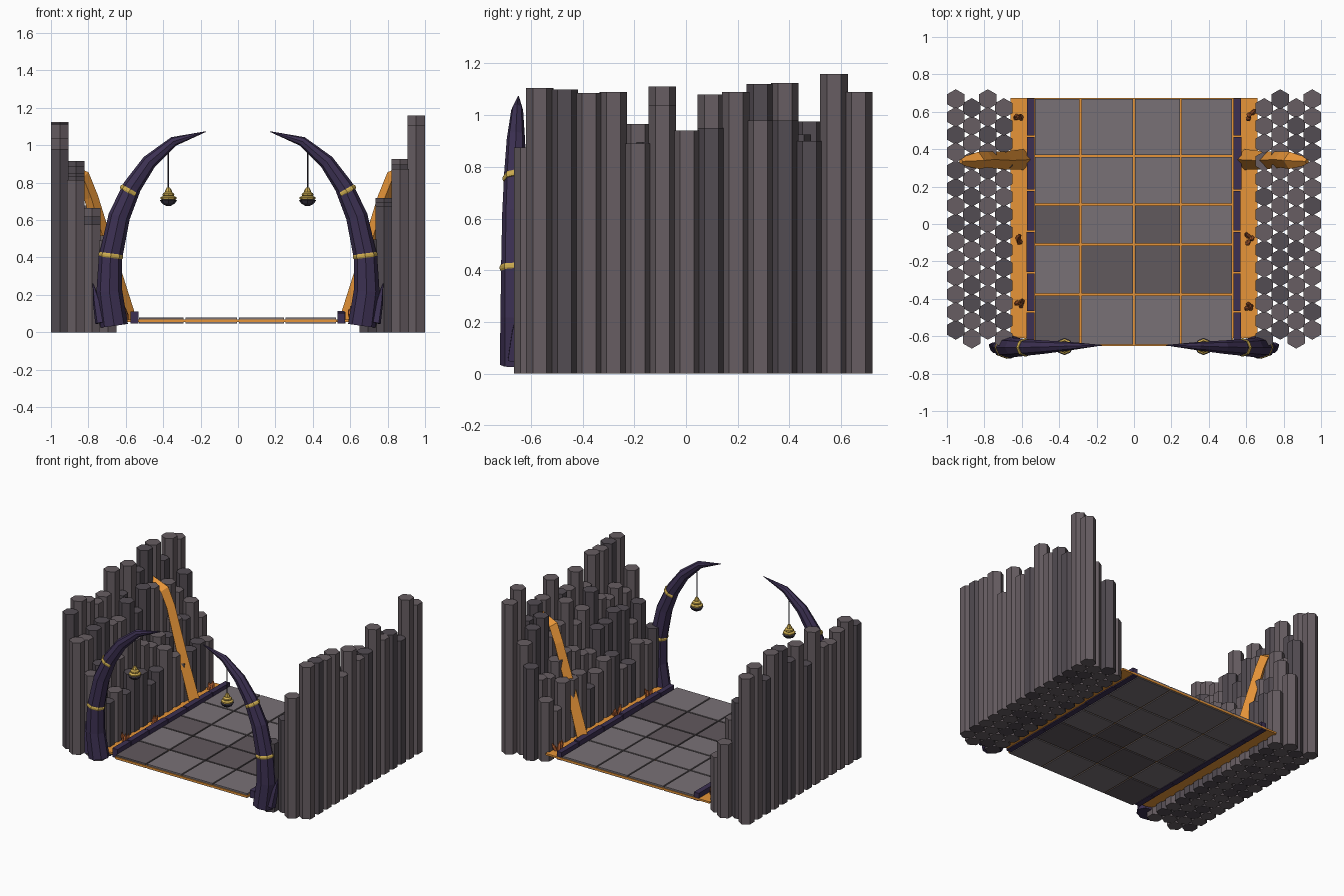
import bpy, bmesh, math, random
from mathutils import Vector

if "Cube" in bpy.data.objects:
    bpy.data.objects.remove(bpy.data.objects["Cube"])

random.seed(7)


def material(name, rgb):
    m = bpy.data.materials.new(name)
    m.diffuse_color = (*rgb, 1)
    m.use_nodes = True
    m.node_tree.nodes["Principled BSDF"].inputs["Base Color"].default_value = m.diffuse_color
    return m


STONE = material("stone", (0.135, 0.11, 0.122))
DARK_STONE = material("dark_stone", (0.085, 0.072, 0.084))
TILE_A = material("tile_light", (0.19, 0.165, 0.18))
TILE_B = material("tile_dark", (0.12, 0.10, 0.11))
LAVA = material("lava", (0.80, 0.30, 0.04))
EMBER = material("ember", (0.42, 0.11, 0.03))
HORN = material("dark_horn", (0.045, 0.03, 0.085))
GOLD = material("gold", (0.62, 0.42, 0.08))
IRON = material("iron", (0.04, 0.035, 0.055))


def add_tube(bm, path, radii, sides, squash=1.0, mat=0):
    """Loft a polygon along a path; squash scales its width in y."""
    pts = [Vector(p) for p in path]
    rings = []
    for i, (p, r) in enumerate(zip(pts, radii)):
        t = (pts[min(i + 1, len(pts) - 1)] - pts[max(i - 1, 0)]).normalized()
        n = t.cross(Vector((0, 1, 0))).normalized()
        y = n.cross(t)
        ring = []
        for k in range(sides):
            a = 2 * math.pi * k / sides
            ring.append(bm.verts.new(p + y * (r * squash * math.cos(a)) + n * (r * math.sin(a))))
        rings.append(ring)
    faces = [bm.faces.new(rings[0]), bm.faces.new(rings[-1])]
    for a, b in zip(rings, rings[1:]):
        for k in range(sides):
            j = (k + 1) % sides
            faces.append(bm.faces.new((a[k], a[j], b[j], b[k])))
    for f in faces:
        f.material_index = mat


def add_box(bm, x0, x1, y0, y1, z0, z1, mat=0):
    new = bmesh.ops.create_cube(bm, size=1)["verts"]
    for v in new:
        v.co = ((x0 + x1) / 2 + v.co.x * (x1 - x0),
                (y0 + y1) / 2 + v.co.y * (y1 - y0),
                (z0 + z1) / 2 + v.co.z * (z1 - z0))
    for f in {f for v in new for f in v.link_faces}:
        f.material_index = mat


def finish(bm, name, *mats):
    bmesh.ops.recalc_face_normals(bm, faces=bm.faces[:])
    me = bpy.data.meshes.new(name)
    bm.to_mesh(me)
    bm.free()
    for m in mats:
        me.materials.append(m)
    ob = bpy.data.objects.new(name, me)
    bpy.context.collection.objects.link(ob)
    return ob


def tube(name, mat, path, radii, sides, squash=1.0):
    bm = bmesh.new()
    add_tube(bm, path, radii, sides, squash)
    return finish(bm, name, mat)


# Floor tiles with lava showing in the joints
xs = [-0.535, -0.287, 0.0, 0.25, 0.53]
ys = [-0.65, -0.376, -0.11, 0.105, 0.364, 0.674]
bm = bmesh.new()
for i in range(4):
    for j in range(5):
        add_box(bm, xs[i] + 0.005, xs[i + 1] - 0.005, ys[j] + 0.005, ys[j + 1] - 0.005,
                0.048, 0.08, random.randint(0, 1))
finish(bm, "floor_tiles", TILE_A, TILE_B)

# Lava bed under the floor and along both walls
bm = bmesh.new()
add_box(bm, -0.66, 0.66, -0.61, 0.674, 0.055, 0.068)
add_box(bm, -0.535, 0.53, -0.652, -0.61, 0.055, 0.068)
finish(bm, "lava_bed", LAVA)

# Column heights of the outer rows, back to front
outer = {1: [1.09, 1.16, 0.90, 0.98, 0.98, 1.09, 0.95, 0.94, 1.04, 0.89, 1.09, 1.085, 1.10, 1.105],
         -1: [1.06, 1.10, 0.975, 1.125, 1.12, 1.0, 1.08, 0.90, 1.11, 0.965, 0.95, 1.0, 1.04, 0.98]}
row_mean = [0, 0.83, 0.62, 0.42]

for s, side in ((-1, "left"), (1, "right")):
    # Stepped wall of hexagonal columns
    bm = bmesh.new()
    for row in range(4):
        for k in range(14):
            x = s * (0.953 - 0.0857 * row)
            y = 0.667 - 0.0948 * k - (0.0474 if row % 2 else 0)
            h = outer[s][k] if row == 0 else row_mean[row] + random.uniform(-0.1, 0.1)
            add_tube(bm, [(x, y, 0), (x, y, h)], [0.0535] * 2, 6, mat=int(random.random() < 0.4))
    finish(bm, side + "_column_wall", STONE, DARK_STONE)

    # Curb blocks between floor and lava channel
    bm = bmesh.new()
    cuts = [-0.63, -0.47, -0.26, -0.04, 0.18, 0.47, 0.674]
    for a, b in zip(cuts, cuts[1:]):
        x0, x1 = sorted((s * 0.533, s * (0.573 + random.uniform(-0.003, 0.003))))
        add_box(bm, x0, x1, a + 0.004, b - 0.004, 0.047, 0.108 + random.uniform(-0.006, 0.006))
    finish(bm, side + "_curb", HORN)

    # Lava flow running down the wall
    tube(side + "_lava_flow", LAVA,
         [(s * 0.59, 0.345, 0.065), (s * 0.69, 0.34, 0.40), (s * 0.785, 0.345, 0.72),
          (s * 0.83, 0.34, 0.83), (s * 0.925, 0.335, 0.89)],
         [0.048, 0.042, 0.038, 0.04, 0.018], 4, 1.15)

    # Ember shards in the channel
    bm = bmesh.new()
    for y in (0.57, -0.08, -0.44):
        for _ in range(3):
            bx, by = 0.615 + random.uniform(-0.02, 0.02), y + random.uniform(-0.025, 0.025)
            dx, dy = random.uniform(-0.025, 0.025), random.uniform(-0.025, 0.025)
            h = random.uniform(0.05, 0.09)
            add_tube(bm, [(s * bx, by, 0.06), (s * (bx + dx * 0.6), by + dy * 0.6, 0.06 + h * 0.6),
                          (s * (bx + dx), by + dy, 0.06 + h)], [0.014, 0.013, 0.002], 5)
    finish(bm, side + "_ember_shards", EMBER)

    # Curved horn forming half of the gateway
    tube(side + "_horn", HORN,
         [(s * 0.662, -0.655, 0.035), (s * 0.688, -0.657, 0.22), (s * 0.682, -0.66, 0.40),
          (s * 0.635, -0.66, 0.62), (s * 0.565, -0.66, 0.78), (s * 0.475, -0.658, 0.91),
          (s * 0.345, -0.653, 1.02), (s * 0.172, -0.648, 1.073)],
         [0.074, 0.069, 0.063, 0.058, 0.049, 0.04, 0.026, 0.002], 8, 0.88)

    # Gold bands on the horn
    for n, (x, z, dx, dz, r) in enumerate([(0.68, 0.41, -0.0015, 0.012, 0.066),
                                           (0.581, 0.755, -0.006, 0.0105, 0.054)]):
        c = Vector((s * x, -0.66, z))
        d = Vector((s * dx, 0, dz))
        tube(f"{side}_horn_band_{n + 1}", GOLD, [c - d, c - d * 0.4, c + d * 0.4, c + d],
             [r - 0.004, r, r, r - 0.004], 8, 0.92)

    # Small spike behind the horn foot
    tube(side + "_horn_spike", HORN,
         [(s * 0.735, -0.665, 0.05), (s * 0.755, -0.655, 0.16), (s * 0.775, -0.645, 0.26)],
         [0.03, 0.022, 0.002], 5)

    # Hanging lantern: chain, tiered gold cap, iron bowl
    def lathe(name, mat, prof, sides):
        tube(name, mat, [(s * 0.372, -0.655, z) for r, z in prof], [r for r, z in prof], sides)

    lathe(side + "_chain", IRON, [(0.004, 0.765), (0.004, 1.0)], 4)
    lathe(side + "_lantern_cap", GOLD,
          [(0.008, 0.775), (0.018, 0.757), (0.018, 0.75), (0.03, 0.742), (0.032, 0.734),
           (0.028, 0.729), (0.042, 0.722), (0.042, 0.714), (0.03, 0.708)], 8)
    lathe(side + "_lantern_bowl", IRON,
          [(0.034, 0.712), (0.046, 0.706), (0.034, 0.688), (0.012, 0.676)], 8)
